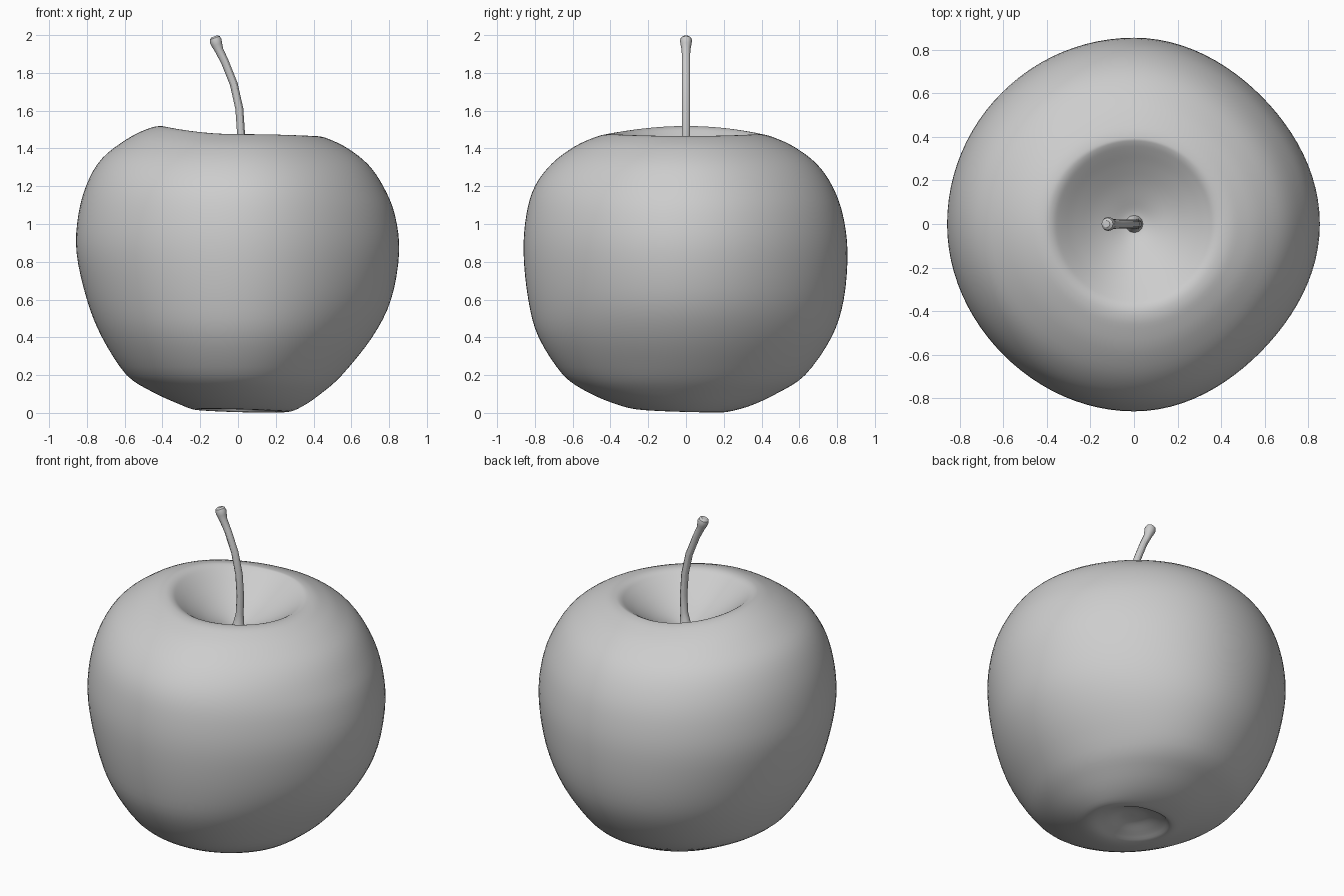
import bpy
import bmesh
from math import cos, sin, pi, tau

cube = bpy.data.objects.get("Cube")
if cube:
    bpy.data.objects.remove(cube, do_unlink=True)

# One plain grey for the whole fruit
grey = bpy.data.materials.new("plain grey")
grey.use_nodes = True
colour = (0.61, 0.61, 0.61, 1)
grey.diffuse_color = colour
grey.node_tree.nodes["Principled BSDF"].inputs["Base Color"].default_value = colour

SEGMENTS = 96
STEPS = 4

# Outer skin: height, then radius towards left, back, right, front
skin = [
    (0.0, 0.26, 0.2, 0.23, 0.25),
    (0.03, 0.34, 0.33, 0.31, 0.37),
    (0.1, 0.44, 0.48, 0.45, 0.52),
    (0.2, 0.55, 0.63, 0.59, 0.65),
    (0.4, 0.71, 0.77, 0.72, 0.78),
    (0.6, 0.81, 0.835, 0.8, 0.835),
    (0.85, 0.853, 0.855, 0.855, 0.86),
    (1.05, 0.83, 0.83, 0.845, 0.845),
    (1.2, 0.77, 0.775, 0.8, 0.8),
    (1.32, 0.69, 0.69, 0.72, 0.71),
    (1.41, 0.58, 0.57, 0.59, 0.59),
    (1.46, 0.48, 0.46, 0.48, 0.48),
    (1.475, 0.42, 0.4, 0.42, 0.42),
]
# Round hollows: height, radius
base_hollow = [(0.07, 0), (0.068, 0.04), (0.058, 0.09), (0.025, 0.17)]
stem_hollow = [(1.47, 0.375), (1.445, 0.335), (1.4, 0.27), (1.35, 0.19),
               (1.31, 0.11), (1.285, 0.05), (1.28, 0)]
levels = ([(z, r, r, r, r) for z, r in base_hollow] + skin
          + [(z, r, r, r, r) for z, r in stem_hollow])


def refine(rows):
    """Smooth curve through every row."""
    padded = [rows[0]] + rows + [rows[-1]]
    result = []
    for a, b, c, d in zip(padded, padded[1:], padded[2:], padded[3:]):
        for step in range(STEPS):
            t = step / STEPS
            result.append([
                q + t / 2 * (s - p + t * (2 * p - 5 * q + 4 * s - w
                                          + t * (3 * (q - s) + w - p)))
                for p, q, s, w in zip(a, b, c, d)])
    return result[1:]


def lobe(angle, centre, turns=1):
    return max(0, cos(turns * (angle - centre))) ** 2


def skin_point(level, angle):
    z, *radii = level
    r = sum(rad * lobe(angle, i * pi / 2) for i, rad in enumerate(radii))
    # Slightly flattened flanks, fading out in the hollows
    fade = min(1, max(0, (r - 0.3) / 0.3))
    flank = 0
    for centre, depth in ((pi / 4, 0.03), (-pi / 4, 0.035), (-3 * pi / 4, 0.012)):
        if cos(angle - centre) > 0.7:
            flank += depth * lobe(angle, centre, 2)
    r *= 1 - flank * fade
    # Raised right shoulder and uneven foot
    shoulder = min(1, max(0, (z - 1.1) / 0.35)) * min(1, r / 0.4)
    foot = max(0, 1 - z / 0.2) * min(1, r / 0.25)
    z += (0.043 * lobe(angle, pi) - 0.01 * lobe(angle, 0)) * shoulder
    z += foot * (0.012 - 0.007 * (cos(angle) + sin(angle)))
    return r * cos(angle), r * sin(angle), z


# Fruit body
bm = bmesh.new()
rings = [[bm.verts.new(skin_point(level, tau * i / SEGMENTS))
          for i in range(SEGMENTS)] for level in refine(levels)]
for low, high in zip(rings, rings[1:]):
    for i in range(SEGMENTS):
        j = (i + 1) % SEGMENTS
        bm.faces.new((low[i], low[j], high[j], high[i]))
for ring, z in ((rings[0], levels[0][0]), (rings[-1], levels[-1][0])):
    centre_point = bm.verts.new((0, 0, z))
    for i in range(SEGMENTS):
        bm.faces.new((ring[i], ring[(i + 1) % SEGMENTS], centre_point))
bmesh.ops.recalc_face_normals(bm, faces=bm.faces)
for face in bm.faces:
    face.smooth = True
mesh = bpy.data.meshes.new("fruit_body")
bm.to_mesh(mesh)
bm.free()
mesh.materials.append(grey)
body = bpy.data.objects.new("fruit_body", mesh)
bpy.context.collection.objects.link(body)

# Curved stem with a flared foot and a rounded tip: x, z, radius
stem_path = [(0, 1.25, 0.055), (0.004, 1.3, 0.032), (0.012, 1.37, 0.022),
             (0.016, 1.48, 0.021), (0.007, 1.61, 0.021), (-0.022, 1.74, 0.021),
             (-0.07, 1.86, 0.021), (-0.1, 1.92, 0.023),
             (-0.112, 1.95, 0.029), (-0.118, 1.97, 0.032),
             (-0.123, 1.985, 0.028), (-0.126, 1.993, 0.016)]
curve = bpy.data.curves.new("stem", "CURVE")
curve.dimensions = "3D"
curve.bevel_depth = 1
curve.bevel_resolution = 4
curve.use_fill_caps = True
spline = curve.splines.new("POLY")
spline.points.add(len(stem_path) - 1)
for point, (x, z, radius) in zip(spline.points, stem_path):
    point.co = (x, 0, z, 1)
    point.radius = radius
curve.materials.append(grey)
stem = bpy.data.objects.new("stem", curve)
bpy.context.collection.objects.link(stem)
bpy.ops.object.select_all(action="DESELECT")
stem.select_set(True)
bpy.context.view_layer.objects.active = stem
bpy.ops.object.convert(target="MESH")
bpy.ops.object.shade_smooth_by_angle()
